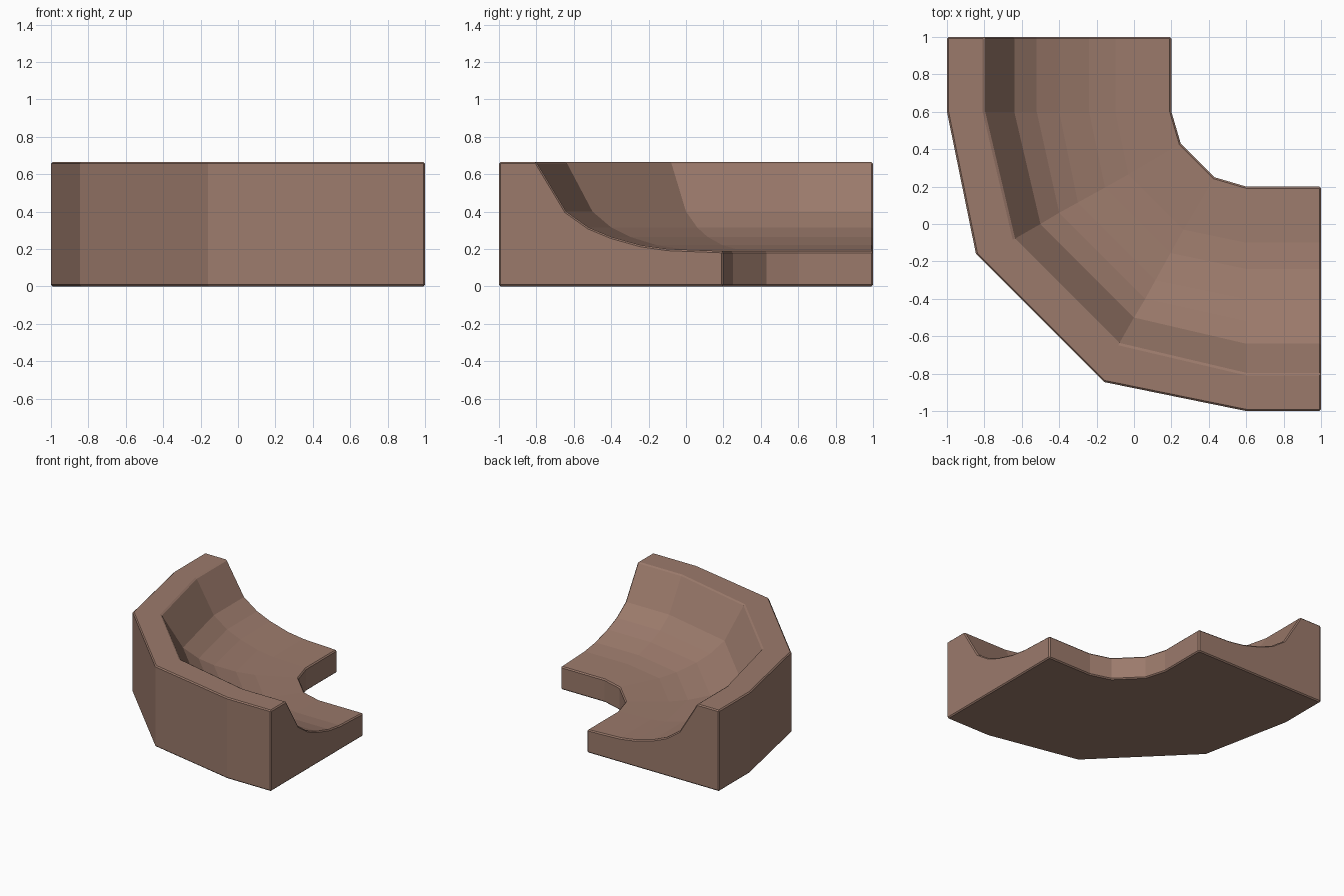
import bpy, bmesh

if "Cube" in bpy.data.objects:
    bpy.data.objects.remove(bpy.data.objects["Cube"])

# Cross-section: (straight offset, height, x and y at the first mitre station)
profile = [
    (-1.00, 0.00, -0.845, -0.16),
    (-1.00, 0.665, -0.845, -0.16),
    (-0.80, 0.665, -0.64, -0.08),
    (-0.64, 0.40, -0.50, 0.00),
    (-0.52, 0.315, -0.40, 0.06),
    (-0.40, 0.265, -0.30, 0.115),
    (-0.24, 0.22, -0.155, 0.195),
    (-0.10, 0.20, -0.03, 0.265),
    (0.20, 0.188, 0.25, 0.43),
    (0.20, 0.00, 0.25, 0.43),
]


def ring(station):
    """Section at a station; the last three mirror the first three across x = y."""
    k = min(station, 5 - station)
    pts = []
    for a, z, mx, my in profile:
        x, y = [(a, 1.0), (a, 0.6), (mx, my)][k]
        pts.append((x, y, z) if station < 3 else (y, x, z))
    return pts


# Sweep the section around the curved corner
bm = bmesh.new()
rings = [[bm.verts.new(p) for p in ring(s)] for s in range(6)]
n = len(profile)
for r0, r1 in zip(rings, rings[1:]):
    for i in range(n):
        j = (i + 1) % n
        bm.faces.new((r0[i], r0[j], r1[j], r1[i]))
bm.faces.new(rings[0])
bm.faces.new(rings[-1])
bmesh.ops.recalc_face_normals(bm, faces=bm.faces)
mesh = bpy.data.meshes.new("curved_corner_bank")
bm.to_mesh(mesh)
bm.free()

bank = bpy.data.objects.new("curved_corner_bank", mesh)
bpy.context.collection.objects.link(bank)

# Fine chamfer on the sharp borders only
bevel = bank.modifiers.new("edge_chamfer", "BEVEL")
bevel.width = 0.009
bevel.segments = 1
bevel.limit_method = 'ANGLE'
bevel.angle_limit = 0.87

# Brown clay colour
mat = bpy.data.materials.new("brown")
mat.diffuse_color = (0.33, 0.195, 0.148, 1)
mat.use_nodes = True
mat.node_tree.nodes["Principled BSDF"].inputs["Base Color"].default_value = mat.diffuse_color
mesh.materials.append(mat)
